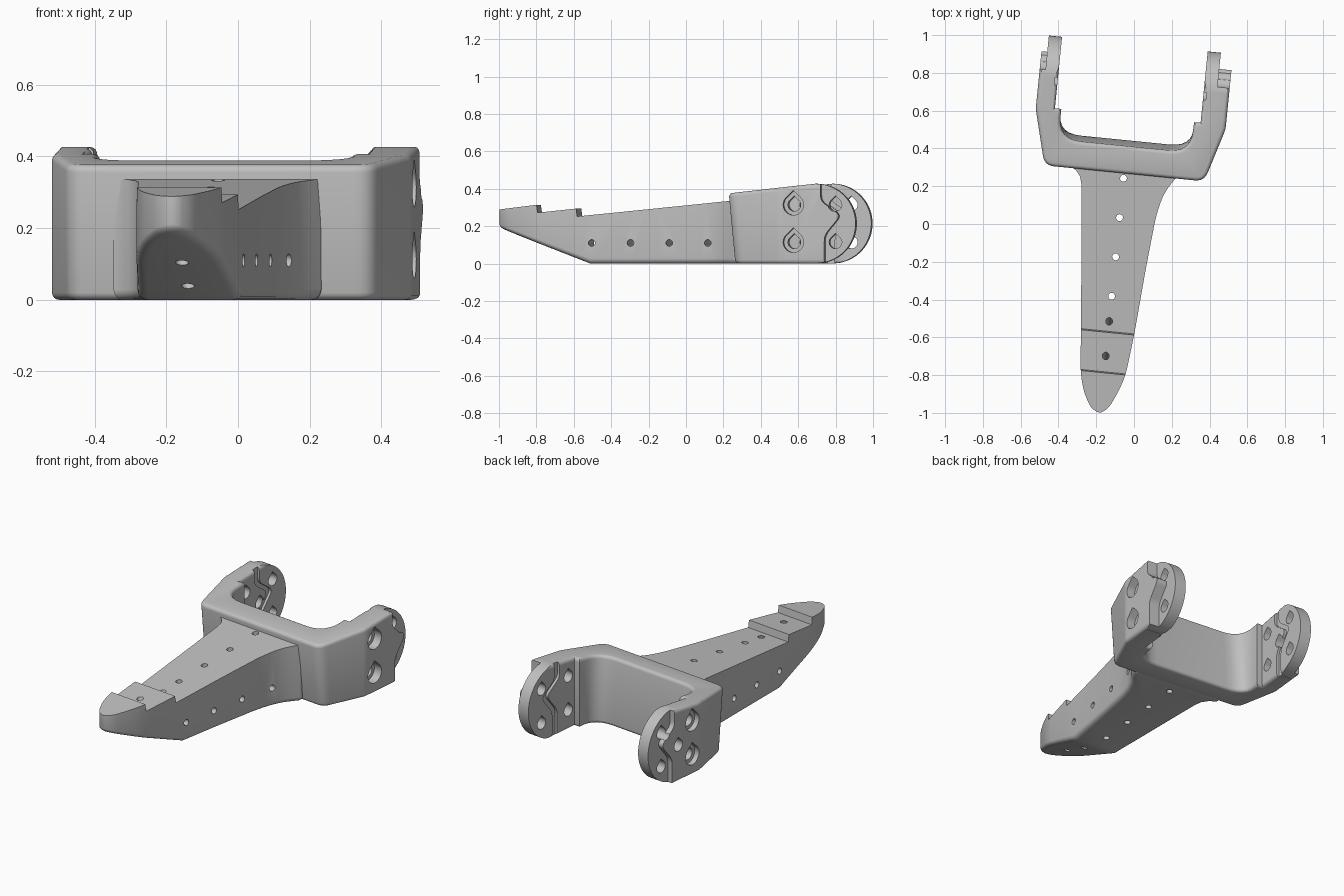
import bpy, bmesh, math
from mathutils import Matrix, Vector

if "Cube" in bpy.data.objects:
    bpy.data.objects.remove(bpy.data.objects["Cube"])

grey = bpy.data.materials.new("plain grey")
grey.use_nodes = True
grey.diffuse_color = (0.53, 0.53, 0.53, 1)
grey.node_tree.nodes["Principled BSDF"].inputs["Base Color"].default_value = grey.diffuse_color


def rounded(points, steps=6):
    """Fillet each (a, b, radius) corner of a closed outline."""
    out = []
    for i, p in enumerate(points):
        c, r = Vector(p[:2]), p[2] if len(p) > 2 else 0
        if not r:
            out.append(c)
            continue
        a = (Vector(points[i - 1][:2]) - c).normalized() * r
        b = (Vector(points[(i + 1) % len(points)][:2]) - c).normalized() * r
        for k in range(steps + 1):
            t = k / steps
            out.append(c + a * (1 - t) ** 2 + b * t ** 2)
    return out


def prism_mesh(points, low, high, axis):
    """Extrude an outline along z, or a (y, z) outline along x."""
    bm = bmesh.new()
    place = (lambda p, h: (p[0], p[1], h)) if axis == "z" else (lambda p, h: (h, p[0], p[1]))
    bottom = [bm.verts.new(place(p, low)) for p in points]
    top = [bm.verts.new(place(p, high)) for p in points]
    bm.faces.new(bottom)
    bm.faces.new(top)
    n = len(points)
    for i in range(n):
        j = (i + 1) % n
        bm.faces.new((bottom[i], bottom[j], top[j], top[i]))
    bmesh.ops.recalc_face_normals(bm, faces=bm.faces[:])
    return bm


def to_object(name, bm):
    mesh = bpy.data.meshes.new(name)
    bm.to_mesh(mesh)
    bm.free()
    mesh.materials.append(grey)
    ob = bpy.data.objects.new(name, mesh)
    bpy.context.collection.objects.link(ob)
    return ob


def combine(ob, cutter_bm, operation="DIFFERENCE"):
    """Boolean with a temporary cutter and bake the result."""
    cutter = to_object("cutter", cutter_bm)
    cutter.hide_render = True
    mod = ob.modifiers.new("cut", "BOOLEAN")
    mod.operation, mod.solver, mod.object = operation, "EXACT", cutter
    graph = bpy.context.evaluated_depsgraph_get()
    result = bpy.data.meshes.new_from_object(ob.evaluated_get(graph))
    ob.modifiers.clear()
    ob.data = result
    bpy.data.objects.remove(cutter)


def bevel_rim(bm, upper, width):
    """Round the rim of the upward or downward cap."""
    bm.normal_update()
    caps = {f for f in bm.faces if (f.normal.z > 0.5 if upper else f.normal.z < -0.5)}
    rim = [e for e in bm.edges if sum(f in caps for f in e.link_faces) == 1]
    bmesh.ops.bevel(bm, geom=rim, offset=width, segments=4, profile=0.5,
                    affect="EDGES", clamp_overlap=False)


def teardrop(y, z, r):
    ring = [(y + r * math.cos(a), z + r * math.sin(a))
            for a in (math.radians(135 + 15 * k) for k in range(19))]
    return ring + [(y, z + r * 1.4)]


def rod(centre, direction, r=0.018, length=1.0):
    bm = bmesh.new()
    turn = Vector(direction).to_track_quat("Z", "Y").to_matrix().to_4x4()
    bmesh.ops.create_cone(bm, cap_ends=True, segments=20, radius1=r, radius2=r,
                          depth=length, matrix=Matrix.Translation(centre) @ turn)
    return bm


# Yoke: crossbar and two arms
outline = rounded([
    (-0.41, 0.26, 0.05), (-0.486, 0.555, 0.02), (-0.486, 0.97), (-0.385, 0.97),
    (-0.385, 0.568), (-0.351, 0.568), (-0.351, 0.405, 0.12), (0.355, 0.405, 0.12),
    (0.355, 0.568), (0.39, 0.568), (0.39, 0.97), (0.525, 0.97),
    (0.525, 0.546, 0.02), (0.44, 0.26, 0.05)])
bm = prism_mesh(outline, 0, 0.4, "z")
for v in bm.verts:
    if v.co.z > 0.1:
        v.co.z = 0.375 + 0.109 * (v.co.y - 0.26)
    else:
        v.co.y += 0.035 * min(1, max(0, (0.55 - v.co.y) / 0.15))
bevel_rim(bm, True, 0.02)
bevel_rim(bm, False, 0.02)
yoke = to_object("yoke", bm)

# Round arm ends
HUB_Y, HUB_Z = 0.735, 0.214
arc = [(HUB_Y + 0.213 * math.cos(a), HUB_Z + 0.213 * math.sin(a))
       for a in (math.radians(-90 + 5 * k) for k in range(37))]
combine(yoke, prism_mesh([(0, -0.05), (HUB_Y - 0.03, -0.05)] + arc +
                         [(HUB_Y, 0.6), (0, 0.6)], -0.8, 0.8, "x"), "INTERSECT")

# Zigzag shoulders outside, zigzag grooves inside
zigzag = rounded([(0.766, 0.6), (0.766, 0.335, 0.03), (0.874, 0.258, 0.035),
                  (0.786, 0.15, 0.03), (0.786, -0.1), (1.2, -0.1), (1.2, 0.6)])
step_line = zigzag[:-2]
groove = [(y - 0.075, z) for y, z in step_line] + [(y - 0.035, z) for y, z in reversed(step_line)]
combine(yoke, prism_mesh(zigzag, 0.46, 0.7, "x"))
combine(yoke, prism_mesh(zigzag, -0.7, -0.455, "x"))
combine(yoke, prism_mesh(groove, 0.3, 0.405, "x"))
combine(yoke, prism_mesh(groove, -0.4, -0.3, "x"))

# Mounting holes, counterbored on the thick side
for dz in (-0.1, 0.1):
    combine(yoke, prism_mesh(teardrop(HUB_Y + 0.105, HUB_Z + dz, 0.034), -0.8, 0.8, "x"))
    combine(yoke, prism_mesh(teardrop(HUB_Y - 0.115, HUB_Z + dz, 0.034), -0.8, 0.8, "x"))
    for low, high in ((0.475, 0.8), (-0.8, -0.455)):
        combine(yoke, prism_mesh(teardrop(HUB_Y - 0.115, HUB_Z + dz, 0.055), low, high, "x"))
combine(yoke, prism_mesh(teardrop(HUB_Y, HUB_Z, 0.034), -0.8, -0.2, "x"))

# Foot: tapered sole with a rising toe
sole = rounded([
    (-0.284, 0.33), (-0.284, 0.275), (-0.212, 0.25, 0.07), (-0.136, -0.525, 0.1),
    (-0.113, -0.80, 0.05), (-0.085, -0.91, 0.045), (-0.035, -0.995, 0.025),
    (0.013, -1.017, 0.024), (0.057, -0.982, 0.028), (0.102, -0.884, 0.04),
    (0.128, -0.80, 0.04), (0.152, -0.587, 0.1), (0.177, -0.243, 0.1),
    (0.205, 0.062, 0.06), (0.235, 0.185, 0.06), (0.297, 0.275), (0.297, 0.33)], 3)
RAMP_Y, RAMP, BLANK = -0.51, 0.385, 0.5
bm = prism_mesh(sole, 0, BLANK, "z")
bevel_rim(bm, False, 0.028)
bmesh.ops.bisect_plane(bm, geom=bm.verts[:] + bm.edges[:] + bm.faces[:],
                       plane_co=(0, RAMP_Y, 0), plane_no=(0, 1, 0))
for v in bm.verts:
    v.co.z += max(0, (RAMP_Y - v.co.y) * RAMP) * (1 - v.co.z / BLANK)
foot = to_object("foot", bm)

# Stepped top of the foot
combine(foot, prism_mesh([
    (-1.2, 0.266), (-0.8, 0.314), (-0.794, 0.272), (-0.585, 0.294), (-0.579, 0.252),
    (0.5, 0.36), (0.5, 0.8), (-1.2, 0.8)], -0.8, 0.8, "x"))

# Lacing holes: upright, square to the toe ramp, and crosswise
for i in range(4):
    combine(foot, rod((0.013, 0.235 - 0.209 * i, 0.2), (0, 0, 1)))
    combine(foot, rod((0, 0.13 - 0.21 * i, 0.11), (1, 0, 0), length=2))
for y, z in ((-0.565, 0.155), (-0.745, 0.19)):
    combine(foot, rod((0.013, y, z), (0, RAMP, 1)))

# Turn into place and shade
place = Matrix.Rotation(math.radians(-5.71), 4, "Z") @ Matrix.Translation((-0.0925, 0, 0))
for ob in (yoke, foot):
    ob.data.transform(place)
    bpy.ops.object.select_all(action="DESELECT")
    ob.select_set(True)
    bpy.context.view_layer.objects.active = ob
    bpy.ops.object.shade_smooth_by_angle(angle=math.radians(32))
